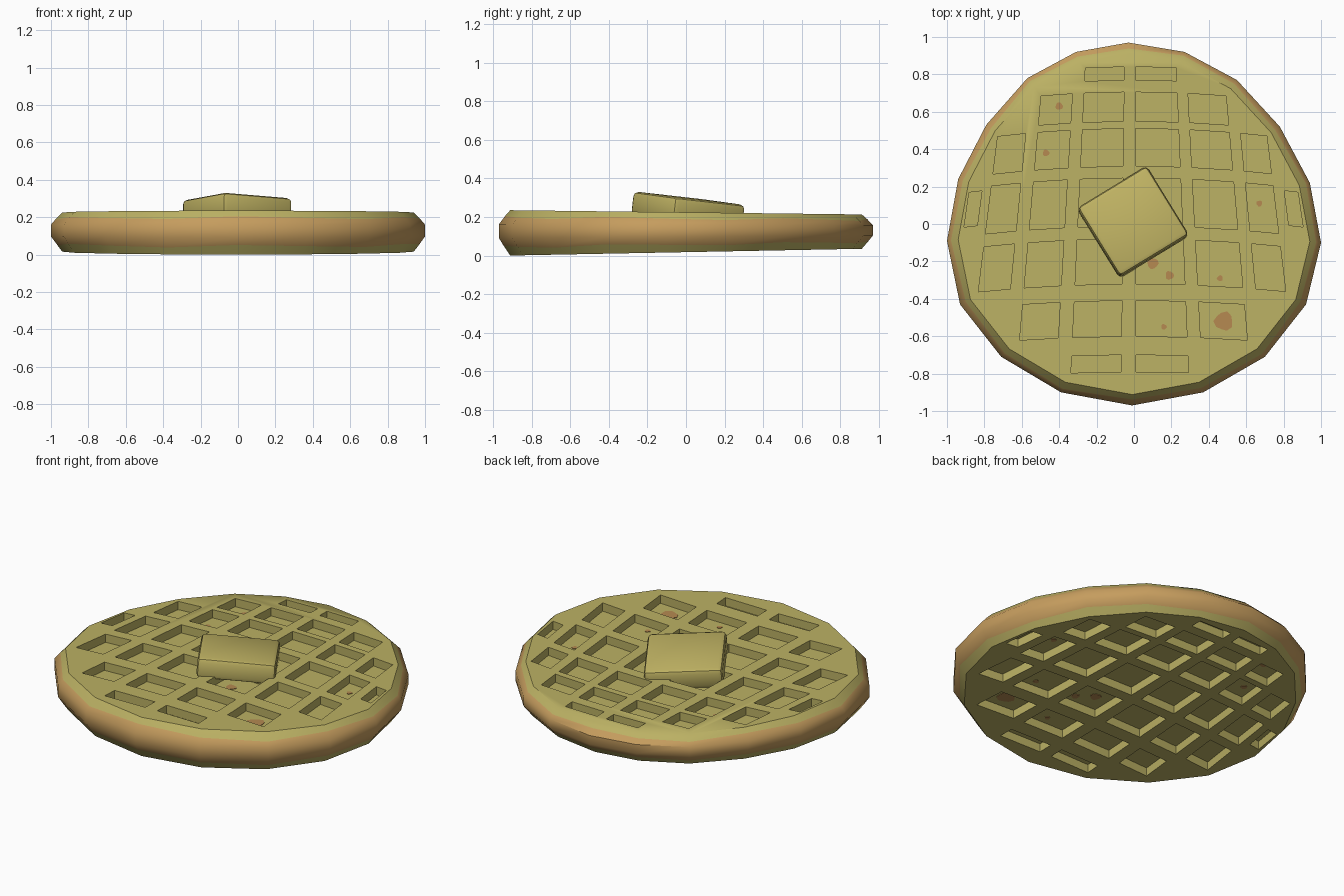
import bpy, bmesh, math
from mathutils import Matrix, Vector

if "Cube" in bpy.data.objects:
    bpy.data.objects.remove(bpy.data.objects["Cube"])


def mat(name, rgb):
    m = bpy.data.materials.new(name)
    m.diffuse_color = (*rgb, 1)
    m.use_nodes = True
    m.node_tree.nodes["Principled BSDF"].inputs["Base Color"].default_value = m.diffuse_color
    return m


BATTER = mat("pale batter", (0.50, 0.44, 0.127))
CRUST = mat("toasted crust", (0.56, 0.335, 0.112))
SPOT = mat("browned spot", (0.46, 0.25, 0.082))
BUTTER = mat("butter yellow", (0.527, 0.45, 0.125))
DEPTH = 0.05


def z_bottom(y):
    return 0.035 * (y + 0.91) / 1.82


def z_top(y):
    return 0.235 - 0.022 * (y + 0.91) / 1.82


def make(name, bm, *mats):
    bmesh.ops.recalc_face_normals(bm, faces=bm.faces)
    me = bpy.data.meshes.new(name)
    bm.to_mesh(me)
    bm.free()
    for m in mats:
        me.materials.append(m)
    ob = bpy.data.objects.new(name, me)
    bpy.context.collection.objects.link(ob)
    return ob


def activate(ob):
    bpy.ops.object.select_all(action='DESELECT')
    ob.select_set(True)
    bpy.context.view_layer.objects.active = ob


# Waffle disc: uneven 18-sided outline stacked in rings
outline = [(-0.03, 0.97), (-0.31, 0.92), (-0.57, 0.78), (-0.79, 0.53), (-0.94, 0.24),
           (-1.0, -0.09), (-0.93, -0.43), (-0.71, -0.71), (-0.39, -0.90), (-0.01, -0.97),
           (0.37, -0.90), (0.70, -0.71), (0.92, -0.43), (1.0, -0.10), (0.94, 0.22),
           (0.78, 0.52), (0.55, 0.77), (0.27, 0.92)]
n = len(outline)
# (scale, height fraction, wave) for each ring
rings = [(0.94, 0.0, 0), (0.97, 0.19, 1), (1.0, 0.39, 0),
         (1.0, 0.69, 0), (0.973, 0.84, -1), (0.94, 1.0, 0)]
bm = bmesh.new()
loops = []
for s, h, wave in rings:
    loop = []
    for i, (x, y) in enumerate(outline):
        w = wave * 0.035 * math.sin(i * 2.1 + h * 5)
        k = s - abs(w) * 0.0 + (w * 0.18 if wave else 0) * (1 if wave > 0 else -1)
        yy = y * k
        zb, zt = z_bottom(yy), z_top(yy)
        loop.append(bm.verts.new((x * k, yy, zb + (zt - zb) * (h + w))))
    loops.append(loop)
for r in range(len(rings) - 1):
    for i in range(n):
        j = (i + 1) % n
        f = bm.faces.new((loops[r][i], loops[r][j], loops[r + 1][j], loops[r + 1][i]))
        f.material_index = 1 if 1 <= r <= 3 else 0
bm.faces.new(loops[0][::-1])
bm.faces.new(loops[-1])
waffle = make("waffle", bm, BATTER, CRUST)

# Pockets: warped grid of cutters on both sides
cols = [(-0.90, -0.83), (-0.78, -0.62), (-0.55, -0.365), (-0.295, -0.06),
        (0.01, 0.255), (0.32, 0.545), (0.61, 0.76), (0.82, 0.895)]
rows = [(0.77, 0.84, 3, 4), (0.55, 0.705, 2, 5), (0.31, 0.51, 1, 6), (-0.01, 0.245, 0, 7),
        (-0.32, -0.08, 1, 6), (-0.60, -0.41, 2, 5), (-0.79, -0.70, 3, 4)]


def warp(u, v):
    return u * (1 - 0.16 * (v - 0.1)), v - 0.07 * u * u


bm = bmesh.new()
for v0, v1, c0, c1 in rows:
    for c in range(c0, c1 + 1):
        u0, u1 = cols[c]
        a, b = (v0 + 0.05, v1 - 0.02) if c in (0, 7) else (v0, v1)
        quad = [warp(u0, a), warp(u1, a), warp(u1, b), warp(u0, b)]
        for top in (True, False):
            inner = [bm.verts.new((x, y, z_top(y) - DEPTH if top else z_bottom(y) + DEPTH))
                     for x, y in quad]
            outer = [bm.verts.new((x, y, 0.4 if top else -0.2)) for x, y in quad]
            bm.faces.new(inner)
            bm.faces.new(outer)
            for i in range(4):
                j = (i + 1) % 4
                bm.faces.new((inner[i], inner[j], outer[j], outer[i]))
cutter = make("pocket_cutter", bm, BATTER)
cutter.hide_render = True
mod = waffle.modifiers.new("pockets", 'BOOLEAN')
mod.operation = 'DIFFERENCE'
mod.solver = 'EXACT'
mod.object = cutter
activate(waffle)
bpy.ops.object.modifier_apply(modifier=mod.name)
bpy.data.objects.remove(cutter)
activate(waffle)
bpy.ops.object.shade_smooth_by_angle(angle=math.radians(43))

# Browned spots: thin plates on the pocket floors, both sides
spots = [(-0.40, 0.63, 0.02), (-0.47, 0.38, 0.018), (0.67, 0.11, 0.016), (0.10, -0.21, 0.03),
         (0.19, -0.275, 0.023), (0.46, -0.29, 0.016), (0.16, -0.55, 0.015), (0.48, -0.52, 0.05)]
bm = bmesh.new()
for x, y, r in spots:
    for top in (True, False):
        ring = []
        for i in range(10):
            t = math.tau * i / 10
            k = r * (1 + 0.12 * math.sin(3 * t + x * 9))
            px, py = x + k * math.cos(t), y + k * math.sin(t)
            z = z_top(py) - DEPTH if top else z_bottom(py) + DEPTH
            ring.append((px, py, z, 0.003 if top else -0.003))
        base = [bm.verts.new((p[0], p[1], p[2] - p[3])) for p in ring]
        cap = [bm.verts.new((p[0], p[1], p[2] + p[3])) for p in ring]
        bm.faces.new(base)
        bm.faces.new(cap)
        for i in range(10):
            j = (i + 1) % 10
            bm.faces.new((base[i], base[j], cap[j], cap[i]))
make("browned_spots", bm, SPOT)

# Butter pat: rounded slab, turned and tipped towards the back
bm = bmesh.new()
bmesh.ops.create_cube(bm, size=1, matrix=Matrix.Diagonal((0.435, 0.435, 0.12, 1)))
bmesh.ops.bevel(bm, geom=bm.edges[:], offset=0.025, segments=2, profile=0.5, affect='EDGES')
tilt = Vector((0, 0, 1)).rotation_difference(Vector((0.01, 0.12, 1))).to_matrix().to_4x4()
bm.transform(Matrix.Translation((-0.005, 0.01, 0.238)) @ tilt
             @ Matrix.Rotation(math.radians(31.5), 4, 'Z'))
butter = make("butter_pat", bm, BUTTER)
activate(butter)
bpy.ops.object.shade_smooth_by_angle(angle=math.radians(40))
